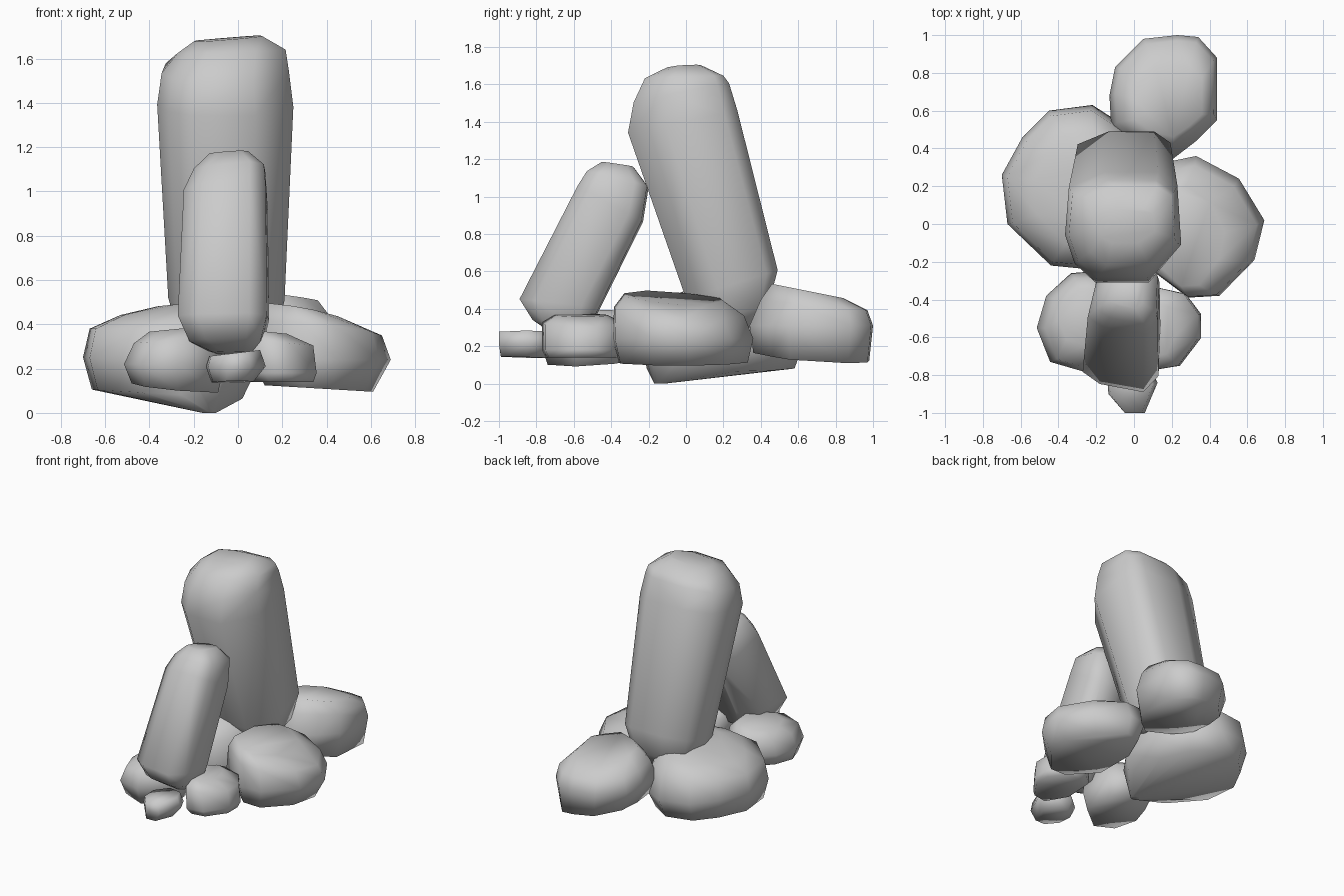
import bpy, bmesh


def rock(name, outline, rings):
    """Convex stone: one outline fitted to a stack of tilted rings.
    ring = (z, x0, x1, y0, y1, slope along x, slope along y)"""
    xs, ys = [p[0] for p in outline], [p[1] for p in outline]
    ax, ay = min(xs), min(ys)
    w, h = max(xs) - ax, max(ys) - ay
    bm = bmesh.new()
    for z, x0, x1, y0, y1, tx, ty in rings:
        for px, py in outline:
            u, v = (px - ax) / w, (py - ay) / h
            x, y = x0 + u * (x1 - x0), y0 + v * (y1 - y0)
            bm.verts.new((x, y, z + tx * (u - .5) * (x1 - x0) + ty * (v - .5) * (y1 - y0)))
    res = bmesh.ops.convex_hull(bm, input=bm.verts[:])
    junk = {g for g in res["geom_interior"] + res["geom_unused"] if isinstance(g, bmesh.types.BMVert)}
    bmesh.ops.delete(bm, geom=list(junk), context='VERTS')
    bmesh.ops.recalc_face_normals(bm, faces=bm.faces[:])
    for f in bm.faces:
        f.smooth = True
    me = bpy.data.meshes.new(name)
    bm.to_mesh(me)
    bm.free()
    ob = bpy.data.objects.new(name, me)
    bpy.context.collection.objects.link(ob)
    return ob


# Tall leaning stone
rock("tall_stone",
     [(-.36, -.05), (-.34, .2), (-.15, .28), (.13, .28), (.23, .21), (.25, -.1),
      (.08, -.3), (-.2, -.3), (-.31, -.2)],
     [(.29, -.2, .1, .15, .36, 0, .1), (.37, -.27, .17, .07, .44, 0, .25),
      (.53, -.315, .21, .0, .49, 0, .31), (1.4, -.365, .25, -.31, .275, 0, .2),
      (1.55, -.345, .23, -.28, .23, .03, .2), (1.635, -.27, .215, -.22, .2, .03, .03),
      (1.69, -.2, .11, -.1, .08, .08, .05)])

# Shorter stone leaning back against it
rock("leaning_stone",
     [(-.27, -.1), (-.22, .12), (-.08, .2), (.08, .19), (.14, .11), (.13, -.12), (.05, -.2), (-.18, -.16)],
     [(.27, -.11, .06, -.73, -.58, 0, -.1), (.31, -.22, .11, -.82, -.52, 0, -.2),
      (.43, -.272, .14, -.89, -.46, 0, -.1), (.96, -.245, .135, -.58, -.23, 0, -.55),
      (1.09, -.2, .125, -.53, -.2, .05, -.25), (1.17, -.13, .05, -.45, -.28, .05, -.15)])

# Large base stone on the left, reaching the ground at one point
rock("left_base_stone",
     [(-.7, .26), (-.59, .46), (-.45, .6), (-.22, .63), (-.05, .52), (.06, .3), (.08, .02),
      (-.06, -.18), (-.24, -.24), (-.44, -.22), (-.67, 0)],
     [(0, -.16, -.1, -.17, -.11, 0, 0), (.085, -.66, .02, -.21, .58, -.06, 0),
      (.22, -.7, .08, -.24, .63, -.08, 0), (.38, -.67, .05, -.22, .6, 0, 0),
      (.455, -.53, -.02, -.12, .49, .05, 0), (.495, -.36, -.1, 0, .35, .1, 0)])

# Large base stone on the right
rock("right_base_stone",
     [(.08, -.22), (.3, -.39), (.46, -.38), (.64, -.19), (.69, .02), (.56, .24), (.34, .36),
      (.2, .33), (.08, .1)],
     [(.11, .12, .61, -.36, .33, -.06, 0), (.24, .06, .69, -.39, .36, 0, 0),
      (.38, .08, .65, -.385, .31, -.1, -.06), (.455, .12, .48, -.33, .2, -.18, -.07)])

# Base stone at the back
rock("back_base_stone",
     [(-.13, .68), (-.1, .83), (.05, .98), (.23, 1), (.34, .99), (.44, .88), (.44, .55),
      (.33, .44), (.2, .34), (0, .4), (-.12, .5)],
     [(.15, -.08, .41, .36, .98, -.12, -.06), (.31, -.13, .44, .34, 1, 0, .0),
      (.42, -.1, .42, .4, .97, 0, -.1), (.495, .0, .36, .46, .84, 0, -.2)])

# Small front stones
rock("left_small_stone",
     [(-.51, -.55), (-.46, -.38), (-.33, -.26), (-.2, -.25), (-.08, -.35), (-.06, -.6),
      (-.27, -.78), (-.44, -.73)],
     [(.115, -.48, -.09, -.74, -.3, -.1, .06), (.22, -.515, -.06, -.78, -.25, 0, 0),
      (.33, -.47, -.08, -.76, -.28, .08, 0), (.38, -.4, -.13, -.64, -.34, .1, 0)])
rock("right_small_stone",
     [(.35, -.47), (.27, -.36), (.14, -.33), (.03, -.42), (.02, -.6), (.12, -.77), (.24, -.75), (.35, -.6)],
     [(.14, .06, .34, -.75, -.37, 0, 0), (.18, .02, .355, -.77, -.34, 0, 0),
      (.32, .02, .34, -.77, -.34, -.1, 0), (.365, .07, .22, -.7, -.42, -.1, 0)])
rock("tiny_front_stone",
     [(-.14, -.9), (-.15, -.78), (-.05, -.7), (.08, -.74), (.13, -.84), (.06, -1), (-.05, -1)],
     [(.14, -.12, .07, -.99, -.74, .02, -.03), (.21, -.145, .125, -1, -.7, 0, 0),
      (.27, -.13, .1, -1, -.72, .12, 0)])
